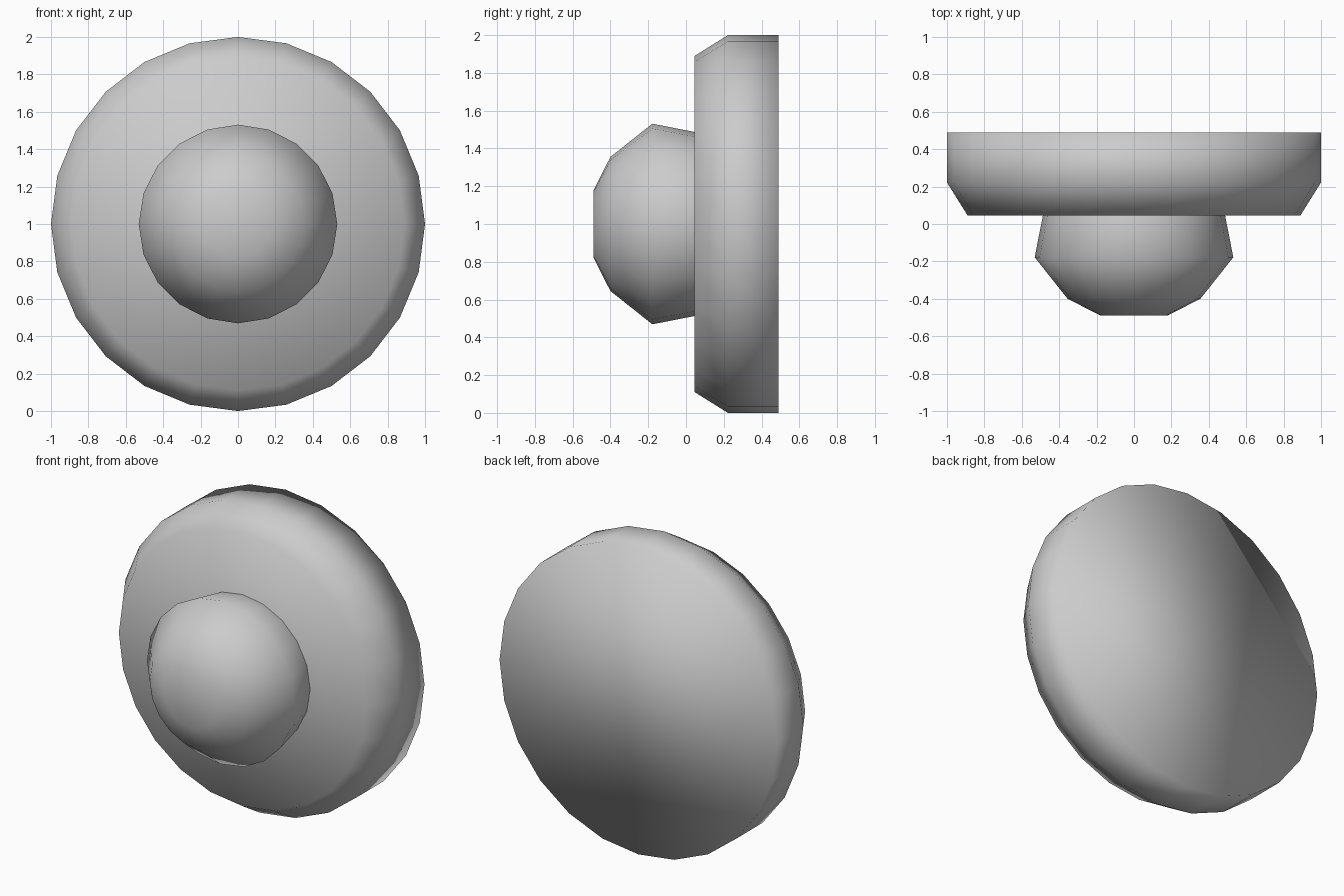
import bpy, bmesh, math

if "Cube" in bpy.data.objects:
    bpy.data.objects.remove(bpy.data.objects["Cube"])


def lathe(name, profile, sides, cap_back):
    """Revolve (y, radius) rings around the y axis at z = 1."""
    bm = bmesh.new()
    rings = []
    for y, r in profile:
        rings.append([bm.verts.new((r * math.sin(2 * math.pi * i / sides), y,
                                    1 + r * math.cos(2 * math.pi * i / sides)))
                      for i in range(sides)])
    for a, b in zip(rings, rings[1:]):
        for i in range(sides):
            j = (i + 1) % sides
            bm.faces.new((a[i], a[j], b[j], b[i]))
    bm.faces.new(rings[0][::-1])
    if cap_back:
        bm.faces.new(rings[-1])
    bmesh.ops.recalc_face_normals(bm, faces=bm.faces)
    # make sure the front cap looks towards -y
    bm.normal_update()
    front = min(bm.faces, key=lambda f: f.calc_center_median().y)
    if front.normal.y > 0:
        bmesh.ops.reverse_faces(bm, faces=bm.faces)
    for f in bm.faces:
        f.smooth = True
    mesh = bpy.data.meshes.new(name)
    bm.to_mesh(mesh)
    bm.free()
    obj = bpy.data.objects.new(name, mesh)
    bpy.context.collection.objects.link(obj)
    return obj


# Wide base disc with a chamfered front rim
lathe("base_disc", [(0.046, 0.89), (0.222, 1.0), (0.489, 1.0)], 24, True)

# Rounded knob, its open back resting on the disc
lathe("front_knob", [(-0.489, 0.18), (-0.4, 0.355), (-0.178, 0.531), (0.046, 0.487)], 20, False)
